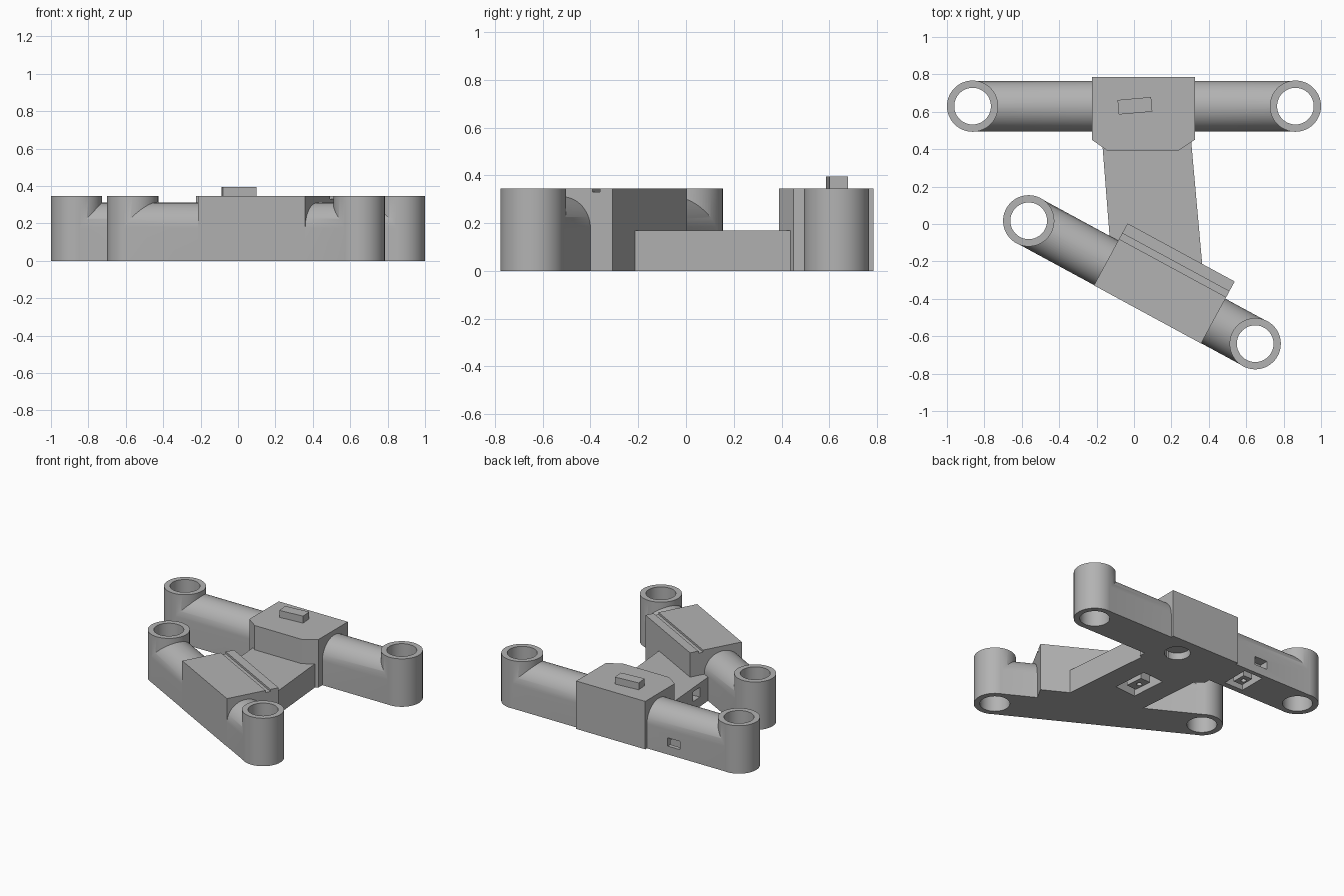
import bpy, bmesh
from math import radians, sin, cos, pi, atan2
from mathutils import Matrix, Vector

cube = bpy.data.objects.get("Cube")
if cube:
    bpy.data.objects.remove(cube, do_unlink=True)

grey = bpy.data.materials.new("plain_grey")
grey.use_nodes = True
COLOUR = (0.45, 0.45, 0.45, 1)
grey.diffuse_color = COLOUR
grey.node_tree.nodes["Principled BSDF"].inputs["Base Color"].default_value = COLOUR

HEIGHT = 0.345
BOSS, BORE, BEAM = 0.137, 0.098, 0.1355


def prism(name, outline, z0, z1, matrix=Matrix()):
    """Extrude a flat counter-clockwise outline from z0 to z1."""
    bm = bmesh.new()
    base = bm.faces.new([bm.verts.new((x, y, z0)) for x, y in outline])
    top = bmesh.ops.extrude_face_region(bm, geom=[base])["geom"]
    verts = [v for v in top if isinstance(v, bmesh.types.BMVert)]
    bmesh.ops.translate(bm, verts=verts, vec=(0, 0, z1 - z0))
    bm.transform(matrix)
    bmesh.ops.recalc_face_normals(bm, faces=bm.faces)
    mesh = bpy.data.meshes.new(name)
    bm.to_mesh(mesh)
    bm.free()
    mesh.materials.append(grey)
    obj = bpy.data.objects.new(name, mesh)
    bpy.context.collection.objects.link(obj)
    return obj


def box(name, x0, x1, y0, y1, z0, z1, matrix=Matrix()):
    return prism(name, [(x0, y0), (x1, y0), (x1, y1), (x0, y1)], z0, z1, matrix)


def cylinder(name, x, y, r, z0, z1, matrix=Matrix(), n=64):
    ring = [(x + r * cos(2 * pi * i / n), y + r * sin(2 * pi * i / n)) for i in range(n)]
    return prism(name, ring, z0, z1, matrix)


def combine(target, tool, operation):
    """Bake a boolean into the target and delete the tool."""
    mod = target.modifiers.new("combine", "BOOLEAN")
    mod.operation, mod.object, mod.solver = operation, tool, "EXACT"
    deps = bpy.context.evaluated_depsgraph_get()
    mesh = bpy.data.meshes.new_from_object(target.evaluated_get(deps))
    target.modifiers.clear()
    target.data = mesh
    bpy.data.objects.remove(tool, do_unlink=True)


def placed(x, y, angle):
    return Matrix.Translation((x, y, 0)) @ Matrix.Rotation(angle, 4, "Z")


def arm(name, half, block, frame):
    """Arched beam with a bored boss at each end and a raised block."""
    arch = [(BEAM * cos(pi * i / 32), 0.175 + BEAM * sin(pi * i / 32)) for i in range(33)]
    along_x = Matrix(((0, 0, 1, 0), (1, 0, 0, 0), (0, 1, 0, 0), (0, 0, 0, 1)))
    body = prism(name, [(-BEAM, 0), (BEAM, 0)] + arch, -half, half, frame @ along_x)
    for x in (-half, half):
        combine(body, cylinder("boss", x, 0, BOSS, 0, HEIGHT, frame), "UNION")
    combine(body, prism("block", block, 0, HEIGHT, frame), "UNION")
    for x in (-half, half):
        combine(body, cylinder("bore", x, 0, BORE, -0.1, 0.5, frame), "DIFFERENCE")
    return body


def latch_pocket(target, w, d, frame):
    """Underside recess around a small island with a pin hole."""
    pocket = box("pocket", -w / 2, w / 2, -d / 2, d / 2, -0.05, 0.09, frame)
    island = box("island", -w * 0.2, w * 0.28, -d * 0.25, d * 0.25, -0.1, 0.2, frame)
    combine(pocket, island, "DIFFERENCE")
    combine(target, pocket, "DIFFERENCE")
    combine(target, cylinder("pin_hole", 0, 0, 0.018, -0.05, 0.06, frame, 24), "DIFFERENCE")


# Rear arm with chamfered centre block, underside socket, pocket and side window
rear = arm("rear_arm", 0.863,
           [(-0.225, -0.18), (-0.14, -0.24), (0.235, -0.24), (0.325, -0.18),
            (0.325, 0.155), (-0.225, 0.155)], placed(0, 0.63, 0))
combine(rear, cylinder("socket", 0.16, 0.63, 0.085, -0.1, 0.05), "DIFFERENCE")
latch_pocket(rear, 0.15, 0.2, placed(-0.4, 0.635, 0))
combine(rear, box("window", -0.49, -0.39, 0.7, 0.9, 0.06, 0.12), "DIFFERENCE")

# Front arm, turned, with its grooved block
left, right = Vector((-0.563, 0.017)), Vector((0.648, -0.64))
mid, span = (left + right) / 2, right - left
turn = placed(mid.x, mid.y, atan2(span.y, span.x))
front = arm("front_arm", span.length / 2,
            [(-0.218, -BOSS), (0.434, -BOSS), (0.434, 0.24), (-0.218, 0.24)], turn)
combine(front, box("groove", -0.5, 0.6, 0.145, 0.18, 0.33, 0.4, turn), "DIFFERENCE")

# Low bridge joining the arms
bridge = prism("bridge", [(-0.12, -0.2), (0.375, -0.33), (0.305, 0.45), (-0.171, 0.45)], 0, 0.17)
tilt = placed(0.09, 0.16, radians(4.5))
latch_pocket(bridge, 0.17, 0.26, tilt)
combine(bridge, box("window", -0.4, -0.08, -0.1, -0.01, 0.07, 0.14, tilt), "DIFFERENCE")

# Small key on top of the rear block
key = box("top_key", -0.09, 0.09, -0.039, 0.039, HEIGHT - 0.01, 0.395, placed(0.005, 0.632, radians(5)))

# Smooth the round walls, keep the edges crisp
for obj in (rear, front, bridge, key):
    bpy.ops.object.select_all(action="DESELECT")
    obj.select_set(True)
    bpy.context.view_layer.objects.active = obj
    bpy.ops.object.shade_smooth_by_angle(angle=radians(30))
